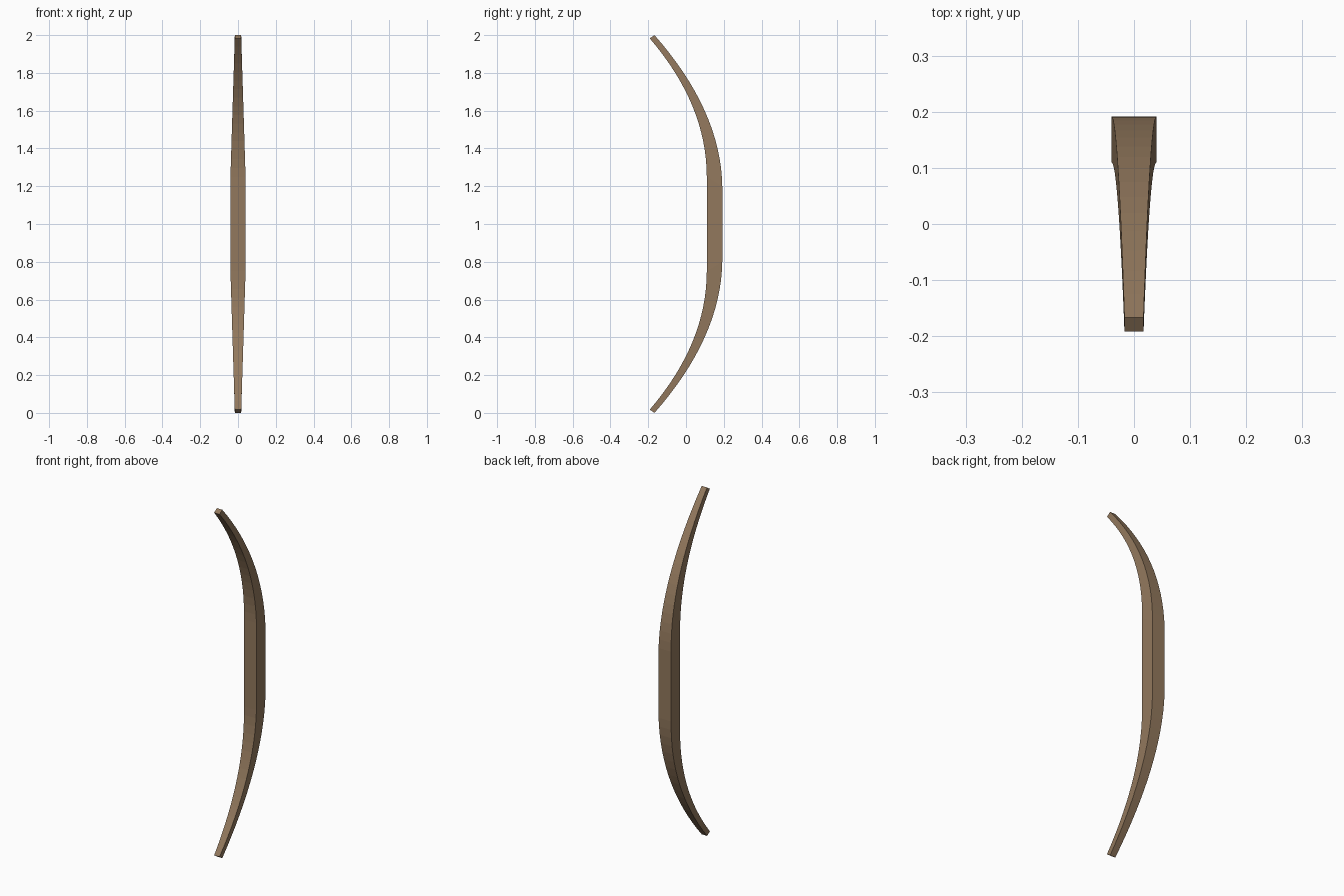
import bpy, bmesh

if "Cube" in bpy.data.objects:
    bpy.data.objects.remove(bpy.data.objects["Cube"])

SEG = 16  # segments per limb


def bez(a, b, c, t):
    return tuple((1 - t) ** 2 * p + 2 * t * (1 - t) * q + t * t * r
                 for p, q, r in zip(a, b, c))


# Upper limb rings: (half width, outer point, inner point) in the YZ plane
upper = []
for i in range(SEG + 1):
    t = i / SEG
    outer = bez((0.192, 1.2), (0.185, 1.6), (-0.167, 2.0), t)
    inner = bez((0.11, 1.25), (0.11, 1.63), (-0.192, 1.983), t)
    upper.append((0.04 + (0.017 - 0.04) * t, outer, inner))

# Lower limb mirrors the upper one about z = 1
lower = [(w, (o[0], 2 - o[1]), (n[0], 2 - n[1])) for w, o, n in reversed(upper)]

# Skin the rectangular rings; the straight grip falls between the limbs
bm = bmesh.new()
rings = []
for w, o, n in lower + upper:
    rings.append([bm.verts.new(p) for p in (
        (-w, *n), (w, *n), (w, *o), (-w, *o))])
for a, b in zip(rings, rings[1:]):
    for k in range(4):
        m = (k + 1) % 4
        bm.faces.new((a[k], a[m], b[m], b[k]))
bm.faces.new(rings[0][::-1])
bm.faces.new(rings[-1])
bmesh.ops.recalc_face_normals(bm, faces=bm.faces)

mesh = bpy.data.meshes.new("bow_stave")
bm.to_mesh(mesh)
bm.free()
stave = bpy.data.objects.new("bow_stave", mesh)
bpy.context.collection.objects.link(stave)

# Brown wood
wood = bpy.data.materials.new("wood")
wood.diffuse_color = (0.29, 0.19, 0.11, 1)
wood.use_nodes = True
wood.node_tree.nodes["Principled BSDF"].inputs["Base Color"].default_value = wood.diffuse_color
mesh.materials.append(wood)
